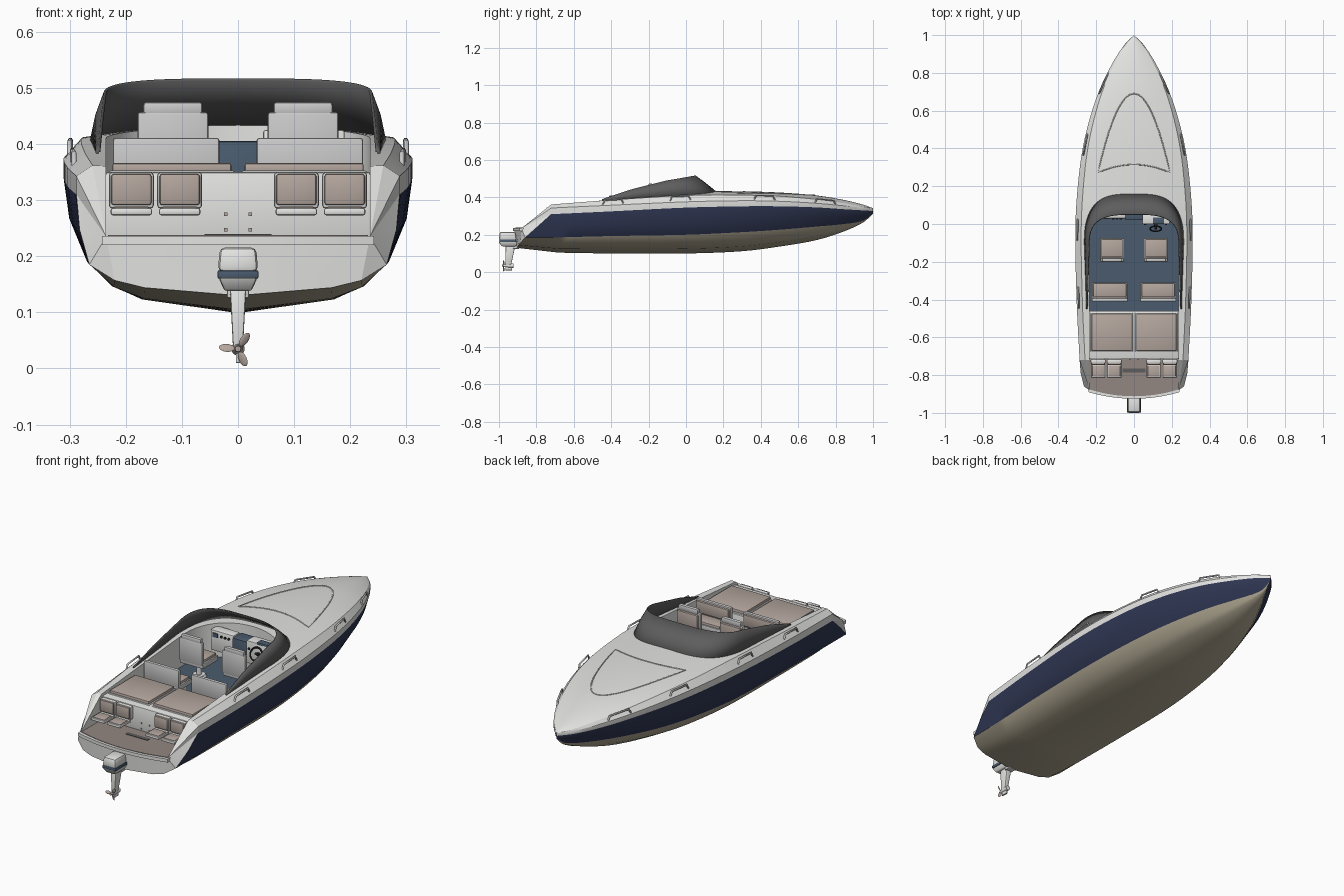
import bpy, bmesh, math
from mathutils import Matrix

cube = bpy.data.objects.get("Cube")
if cube:
    bpy.data.objects.remove(cube, do_unlink=True)


def material(name, r, g, b):
    m = bpy.data.materials.new(name)
    m.use_nodes = True
    m.diffuse_color = (r, g, b, 1)
    m.node_tree.nodes["Principled BSDF"].inputs["Base Color"].default_value = (r, g, b, 1)
    return m


WHITE = material("gelcoat white", .77, .77, .76)
GREY = material("seat shell grey", .59, .59, .59)
NAVY = material("navy topside", .028, .037, .085)
BEIGE = material("beige bottom", .43, .385, .285)
TAN = material("tan upholstery", .46, .385, .345)
TEAK = material("platform brown", .29, .24, .22)
BLUE = material("blue carpet", .068, .105, .155)
SMOKE = material("smoked screen", .11, .11, .11)
BLACK = material("black trim", .02, .02, .02)


def finish(name, mesh, mats, angle=30):
    ob = bpy.data.objects.new(name, mesh)
    bpy.context.collection.objects.link(ob)
    for m in mats:
        mesh.materials.append(m)
    bpy.ops.object.select_all(action='DESELECT')
    ob.select_set(True)
    bpy.context.view_layer.objects.active = ob
    bpy.ops.object.shade_smooth_by_angle(angle=math.radians(angle))
    return ob


def mesh_object(name, verts, faces, mats, rule=None, mirror=False, angle=30):
    me = bpy.data.meshes.new(name)
    me.from_pydata(verts, [], faces)
    bm = bmesh.new()
    bm.from_mesh(me)
    if rule:
        for i, f in enumerate(bm.faces):
            f.material_index = rule(i)
    if mirror:
        geom = bmesh.ops.duplicate(bm, geom=bm.verts[:] + bm.edges[:] + bm.faces[:])["geom"]
        bmesh.ops.scale(bm, vec=(-1, 1, 1), verts=[g for g in geom if isinstance(g, bmesh.types.BMVert)])
    bmesh.ops.remove_doubles(bm, verts=bm.verts, dist=.0005)
    bmesh.ops.recalc_face_normals(bm, faces=bm.faces)
    bm.to_mesh(me)
    bm.free()
    return finish(name, me, mats, angle)


def loft(name, rows, mats, rule=None, mirror=False, angle=30):
    n = len(rows[0])
    faces = [(r * n + c, r * n + c + 1, r * n + n + c + 1, r * n + n + c)
             for r in range(len(rows) - 1) for c in range(n - 1)]
    pick = (lambda i: rule(i % (n - 1))) if rule else None
    return mesh_object(name, [p for row in rows for p in row], faces, mats, pick, mirror, angle)


def box(name, x0, x1, y0, y1, z0, z1, mat, bevel=.004, taper=1, tilt=0):
    bm = bmesh.new()
    bmesh.ops.create_cube(bm, size=1)
    for v in bm.verts:
        if v.co.z > 0:
            v.co.x *= taper
            v.co.y *= taper
    bmesh.ops.scale(bm, vec=(x1 - x0, y1 - y0, z1 - z0), verts=bm.verts)
    if bevel:
        bmesh.ops.bevel(bm, geom=bm.edges[:], offset=bevel, segments=2, affect='EDGES', profile=.5)
    bmesh.ops.rotate(bm, matrix=Matrix.Rotation(tilt, 3, 'X'), verts=bm.verts)
    bmesh.ops.translate(bm, vec=((x0 + x1) / 2, (y0 + y1) / 2, (z0 + z1) / 2), verts=bm.verts)
    me = bpy.data.meshes.new(name)
    bm.to_mesh(me)
    bm.free()
    return finish(name, me, [mat])


def cylinder(name, loc, r0, r1, depth, mat, rot=(0, 0, 0)):
    bpy.ops.mesh.primitive_cone_add(vertices=20, radius1=r0, radius2=r1, depth=depth, location=loc, rotation=rot)
    ob = bpy.context.object
    ob.name = name
    ob.data.materials.append(mat)
    bpy.ops.object.shade_smooth_by_angle()


def tube(name, pts, radius, mat, cyclic=False):
    cu = bpy.data.curves.new(name, 'CURVE')
    cu.dimensions = '3D'
    cu.bevel_depth = radius
    cu.bevel_resolution = 1
    cu.use_fill_caps = True
    sp = cu.splines.new('POLY')
    sp.points.add(len(pts) - 1)
    for p, co in zip(sp.points, pts):
        p.co = (*co, 1)
    sp.use_cyclic_u = cyclic
    cu.materials.append(mat)
    ob = bpy.data.objects.new(name, cu)
    bpy.context.collection.objects.link(ob)
    bpy.ops.object.select_all(action='DESELECT')
    ob.select_set(True)
    bpy.context.view_layer.objects.active = ob
    bpy.ops.object.convert(target='MESH')


# Hull lines along the length, with smooth interpolation
Y = [-.72, -.4, 0, .3, .5, .7, .85, .95, 1]
LINES = dict(keel=[.105, .1, .1, .112, .137, .172, .22, .268, .312],
             chine_x=[.265, .27, .268, .24, .2, .135, .065, .012, 0],
             chine_z=[.185, .193, .2, .214, .227, .244, .258, .277, .314],
             beam=[.288, .304, .31, .287, .25, .187, .115, .05, 0],
             sheer=[.31, .325, .345, .352, .352, .346, .336, .33, .327],
             gunwale=[.343, .358, .376, .382, .379, .368, .354, .343, .337],
             shoulder=[.362, .386, .41, .412, .406, .389, .368, .35, .34],
             crown=[.355, .39, .43, .432, .426, .41, .385, .36, .342])


def line(key, y):
    v, n = LINES[key], len(Y)
    i = max(j for j in range(n - 1) if y >= Y[j] or j == 0)
    slope = lambda j: (v[min(j + 1, n - 1)] - v[max(j - 1, 0)]) / (Y[min(j + 1, n - 1)] - Y[max(j - 1, 0)])
    h = Y[i + 1] - Y[i]
    t = (y - Y[i]) / h
    return ((1 + 2 * t) * (1 - t) ** 2 * v[i] + t * (1 - t) ** 2 * h * slope(i)
            + t * t * (3 - 2 * t) * v[i + 1] + t * t * (t - 1) * h * slope(i + 1))


def deck_z(x, y):
    s, c = line("shoulder", y), line("crown", y)
    return c - (c - s) * min(1, abs(x) / max(.9 * line("beam", y), .001)) ** 2


def opening(y):
    return .235 * math.sqrt(max(0, 1 - max(0, (y + .1) / .22) ** 2.5))


def section(y):
    k, c, cz, g, s = (line(q, y) for q in ("keel", "chine_x", "chine_z", "beam", "sheer"))
    d = cz - k
    pts = [(0, k), (.63 * c, k + .25 * d), (.83 * c, k + .5 * d), (c, cz),
           (.25 * c + .75 * g, (cz + s) / 2), (g, s), (g, line("gunwale", y))]
    a, b = .9 * g, min(opening(y), .9 * g)
    pts += [(a + (b - a) * i / 6, deck_z(a + (b - a) * i / 6, y)) for i in range(7)]
    return [(x, y, z) for x, z in pts]


# Hull and foredeck
stations = [-.68 + .58 * i / 10 for i in range(10)]
stations += [-.1 + .22 * math.sin(math.pi * i / 24) for i in range(13)]
stations += [.12 + .88 * math.sin(math.pi * i / 48) for i in range(1, 25)]
aft = [list(p) for p in section(-.72)]
for p, y, z in zip(aft, (-.905, -.895, -.885, -.86, -.79), (.13, .144, .157, .185, .247)):
    p[1], p[2] = y, z
loft("hull", [aft] + [section(y) for y in stations], [BEIGE, NAVY, WHITE],
     lambda c: 0 if c < 3 else 1 if c < 5 else 2, mirror=True)

# Transom with sloping quarter panels
verts = aft[:8] + [aft[-1], (.235, -.88, .235), (0, -.92, .235), (.235, -.72, .235)]
mesh_object("transom", verts, [(0, 1, 2, 9, 10)] + [(i, i + 1, 9) for i in range(2, 8)] + [(8, 11, 9)],
            [WHITE], mirror=True, angle=20)


# Swim platform
def arc_slab(name, w, back, z0, z1, mat):
    arc = [(w * i / 8, back + .035 * (i / 8) ** 2) for i in range(-8, 9)]
    arc += [(w, -.70), (-w, -.70)]
    n = len(arc)
    mesh_object(name, [(x, y, z) for z in (z0, z1) for x, y in arc],
                [tuple(range(n)), tuple(range(n, 2 * n))]
                + [(i, (i + 1) % n, (i + 1) % n + n, i + n) for i in range(n)], [mat])


arc_slab("swim_platform", .242, -.925, .22, .236, WHITE)
arc_slab("platform_deck", .232, -.912, .234, .238, TEAK)
box("platform_slot", -.06, .06, -.785, -.765, .236, .24, SMOKE, 0)

# Cockpit lining and floor
rim = [y for y in [-.72] + stations if y <= .12]
loft("cockpit_wall", [[(opening(y), y, deck_z(opening(y), y)), (opening(y), y, .24)] for y in rim],
     [WHITE], mirror=True)
box("cockpit_floor", -.235, .235, -.47, .12, .24, .26, BLUE, 0)

# Engine hatch and sunpads
box("engine_hatch", -.236, .236, -.715, -.46, .22, .35, WHITE)
for s in (-1, 1):
    a, b = sorted((s * .006, s * .23))
    box("sunpad_rim", a, b, -.678, -.468, .343, .353, WHITE)
    box("sunpad", a + .006, b - .006, -.672, -.474, .346, .366, TAN)
    for z in (.247, .275):
        box("bulkhead_fitting", s * .022 - .003, s * .022 + .003, -.719, -.71, z - .003, z + .003, TAN, 0)
    # Aft facing folding seats
    for x in (s * .104, s * .19):
        box("aft_seat_back", x - .04, x + .04, -.738, -.716, .285, .35, WHITE, .006)
        box("aft_back_pad", x - .036, x + .036, -.746, -.733, .291, .347, TAN, .005)
        box("aft_seat_base", x - .037, x + .037, -.815, -.73, .273, .286, WHITE)
        box("aft_seat_pad", x - .032, x + .032, -.808, -.748, .28, .289, TAN)


# Forward facing cockpit seats
def seat(name, x, w, y0, y1, base, top):
    box(name + "_base", x - w, x + w, y0, y1, base - .025, base, GREY)
    box(name + "_cushion", x - w + .007, x + w - .007, y0 + .02, y1 - .005, base - .005, base + .012, TAN)
    box(name + "_back", x - w, x + w, y0 - .006, y0 + .012, base - .01, top, GREY, .005)
    box(name + "_back_pad", x - w + .008, x + w - .008, y0 + .008, y0 + .022, base + .012, top - .008, TAN)


for s in (-1, 1):
    seat("bench", s * .128, .095, -.405, -.31, .335, .411)
    box("bench_plinth", s * .128 - .085, s * .128 + .085, -.4, -.33, .255, .315, WHITE)
    seat("helm_seat", s * .116, .063, -.195, -.075, .355, .457)
    box("headrest", s * .116 - .053, s * .116 + .053, -.2, -.18, .45, .475, GREY, .006)
    cylinder("seat_post", (s * .116, -.135, .3), .012, .012, .08, WHITE)
    cylinder("seat_foot", (s * .116, -.135, .264), .036, .028, .012, WHITE)

# Dashboard and wheel
box("dashboard", .045, .19, .0, .06, .31, .425, WHITE)
box("side_console", -.17, -.045, .03, .08, .31, .41, WHITE)
box("console_screen", -.155, -.13, .026, .034, .378, .398, BLUE, 0)
box("centre_console", -.045, .045, .02, .09, .26, .405, BLUE)
box("instrument_hood", .1, .16, .0, .035, .415, .43, BLUE)
for x in (-.11, -.09, -.07, .06, .17):
    cylinder("gauge", (x, .028 if x < 0 else -.001, .388), .006, .006, .006, BLACK, (math.pi / 2, 0, 0))
bpy.ops.mesh.primitive_torus_add(location=(.115, -.025, .385), rotation=(1.1, 0, 0), major_radius=.03,
                                 minor_radius=.004, major_segments=24, minor_segments=8)
wheel = bpy.context.object
wheel.name = "steering_wheel"
wheel.data.materials.append(BLACK)
cylinder("wheel_hub", (.115, -.012, .38), .009, .006, .035, BLACK, (1.1, 0, 0))

# Wraparound windscreen
TOP = [(-.45, .388), (-.3, .44), (-.1, .49), (.05, .515)]


def top_z(y):
    for (a, u), (b, v) in zip(TOP, TOP[1:]):
        if y <= b:
            return u + (v - u) * (y - a) / (b - a)
    return TOP[-1][1]


screen = []
for i in range(29):
    t = min(1, i / 10)
    a = max(0, i - 10) / 18 * math.pi / 2
    cx, sy = max(0, math.cos(a)) ** .6, math.sin(a) ** .8
    yb, yt = -.45 + .35 * t + .26 * sy, -.45 + .35 * t + .15 * sy
    xb, xt = (.25 + .012 * t) * cx, (.247 - .01 * t) * cx
    zb = deck_z(xb, yb)
    screen.append([(xb, yb, zb - .004), ((xb + xt) / 2 + .003 * cx, (yb + yt) / 2, (zb + top_z(yt)) / 2),
                   (xt, yt, top_z(yt))])
glass = loft("windscreen", screen, [SMOKE], mirror=True, angle=50)
thick = glass.modifiers.new("thickness", 'SOLIDIFY')
thick.thickness = .005
thick.offset = 0

# Foredeck hatch seam
side = [(.19 * (i / 14), .69 - .415 * (i / 14) ** 2) for i in range(15)]
side += [(.19 * (1 - i / 8), .272 + .043 * (1 - (1 - i / 8) ** 2)) for i in range(1, 9)]
outline = side + [(-x, y) for x, y in side[-2:0:-1]]
tube("hatch_seam", [(x, y, deck_z(x, y)) for x, y in outline], .003, WHITE, True)

# Deck grab rails
for s in (-1, 1):
    for y in (-.39, -.03, .42, .745):
        pts = []
        for dy, up in ((-.055, -.008), (-.045, .014), (.045, .014), (.055, -.008)):
            q = y + dy
            pts.append((s * .965 * line("beam", q), q, (line("gunwale", q) + line("shoulder", q)) / 2 + up))
        tube("grab_rail", pts, .0045, GREY)

# Outboard motor
box("motor_cowl", -.036, .036, -1, -.905, .172, .216, WHITE, .01, .9)
box("motor_stripe", -.0365, .0365, -.998, -.907, .16, .175, BLUE, .003)
box("motor_pan", -.024, .024, -.985, -.91, .138, .162, WHITE, .005, 1.45)
box("motor_bracket", -.02, .02, -.925, -.89, .125, .2, WHITE)
box("motor_leg", -.0085, .0085, -.96, -.93, .03, .145, WHITE, .003, 1.7, -.12)
box("motor_skeg", -.004, .004, -.965, -.93, .01, .04, WHITE, .001)
cylinder("gearcase", (0, -.948, .035), .012, .008, .05, WHITE, (math.pi / 2, 0, 0))
cylinder("propeller_hub", (0, -.975, .035), .008, .005, .02, TAN, (math.pi / 2, 0, 0))
for i in range(3):
    bm = bmesh.new()
    bmesh.ops.create_uvsphere(bm, u_segments=12, v_segments=8, radius=1)
    bmesh.ops.scale(bm, vec=(.008, .002, .014), verts=bm.verts)
    bmesh.ops.rotate(bm, matrix=Matrix.Rotation(.5, 3, 'Z'), verts=bm.verts)
    bmesh.ops.translate(bm, vec=(0, -.975, .02), verts=bm.verts)
    bmesh.ops.rotate(bm, matrix=Matrix.Rotation(math.radians(35 + 120 * i), 3, 'Y'), verts=bm.verts)
    bmesh.ops.translate(bm, vec=(0, 0, .035), verts=bm.verts)
    blade = bpy.data.meshes.new("propeller_blade")
    bm.to_mesh(blade)
    bm.free()
    finish("propeller_blade", blade, [TAN])
